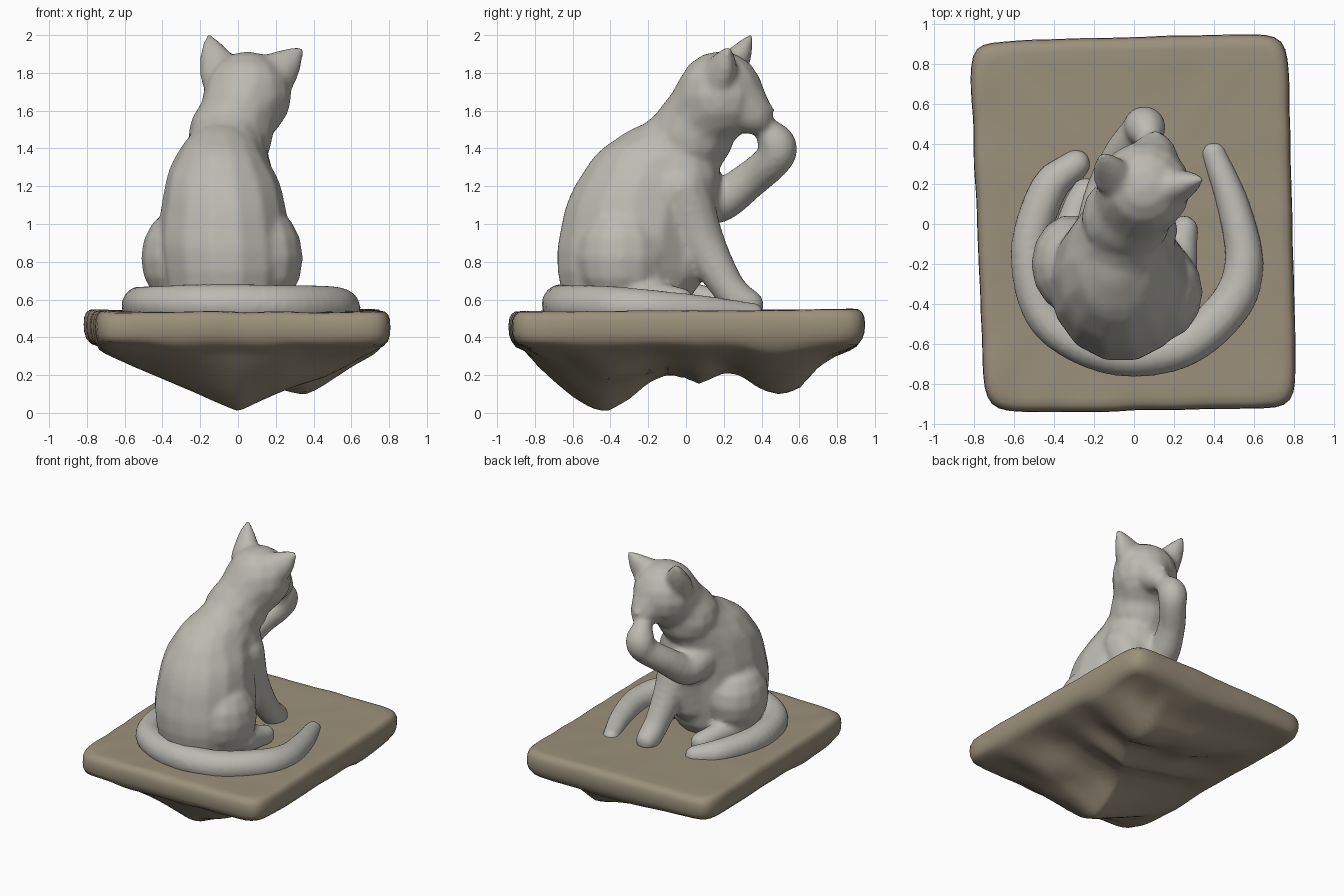
import bpy, bmesh, math
from mathutils import Vector, noise

if "Cube" in bpy.data.objects:
    bpy.data.objects.remove(bpy.data.objects["Cube"])


def material(name, rgb):
    m = bpy.data.materials.new(name)
    m.diffuse_color = (*rgb, 1)
    m.use_nodes = True
    m.node_tree.nodes["Principled BSDF"].inputs["Base Color"].default_value = m.diffuse_color
    return m


CLAY = material("pale_clay", (0.50, 0.49, 0.44))
EARTH = material("brown_clay", (0.33, 0.28, 0.20))

# One unit ball, copied for every blob
SEG, RNG = 14, 8
BALL_V = [(0, 0, 1)] + [(math.sin(a) * math.cos(b), math.sin(a) * math.sin(b), math.cos(a))
                        for a in (math.pi * j / RNG for j in range(1, RNG))
                        for b in (2 * math.pi * i / SEG for i in range(SEG))] + [(0, 0, -1)]
BALL_F = []
for i in range(SEG):
    k = (i + 1) % SEG
    last = 1 + (RNG - 2) * SEG
    BALL_F.append((0, 1 + i, 1 + k))
    BALL_F.append((last + i, last + SEG, last + k))
    for j in range(RNG - 2):
        o = 1 + j * SEG
        BALL_F.append((o + i, o + SEG + i, o + SEG + k, o + k))


class Clay:
    """Collects blobs, then fuses them into one smooth object."""

    def __init__(self):
        self.v, self.f = [], []

    def ball(self, c, r):
        o = len(self.v)
        self.v += [[c[k] + r[k] * p[k] for k in range(3)] for p in BALL_V]
        self.f += [[o + i for i in f] for f in BALL_F]

    def limb(self, pts, scale=(1, 1, 1), steps=5):
        """Balls along a smooth path of (x, y, z, radius) points."""
        p = [Vector(q) for q in pts]
        p = [2 * p[0] - p[1]] + p + [2 * p[-1] - p[-2]]
        for i in range(1, len(p) - 2):
            a, b, c, d = p[i - 1:i + 3]
            for k in range(steps + (i == len(p) - 3)):
                t = k / steps
                q = 0.5 * (2 * b + (c - a) * t + (2 * a - 5 * b + 4 * c - d) * t * t
                           + (3 * b - a - 3 * c + d) * t ** 3)
                self.ball(q[:3], [max(q[3], 0.015) * s for s in scale])

    def fuse(self, name, voxel, smooth):
        me = bpy.data.meshes.new(name)
        me.from_pydata(self.v, [], self.f)
        ob = place(me, name, CLAY)
        m = ob.modifiers.new("fuse", 'REMESH')
        m.mode = 'VOXEL'
        m.voxel_size = voxel
        m.use_smooth_shade = True
        soften(ob, smooth)


def soften(ob, n):
    s = ob.modifiers.new("soften", 'SMOOTH')
    s.factor = 0.5
    s.iterations = n


def place(me, name, mat):
    ob = bpy.data.objects.new(name, me)
    bpy.context.collection.objects.link(ob)
    me.materials.append(mat)
    me.polygons.foreach_set("use_smooth", [True] * len(me.polygons))
    return ob


# Cat: torso, neck and head
cat = Clay()
cat.limb([(-0.06, -0.31, 0.76, 0.38), (-0.07, -0.30, 0.90, 0.385), (-0.08, -0.26, 1.07, 0.36),
          (-0.09, -0.20, 1.20, 0.31), (-0.07, -0.09, 1.31, 0.26), (-0.04, 0.03, 1.47, 0.21)],
         (0.92, 1, 1))
cat.limb([(-0.04, 0.03, 1.47, 0.225), (0.0, 0.09, 1.57, 0.21), (0.05, 0.18, 1.68, 0.235)])
cat.limb([(-0.04, -0.04, 1.25, 0.23), (-0.03, -0.03, 1.08, 0.20), (-0.02, -0.08, 0.8, 0.2)])
# Muzzle and nose
cat.limb([(0.07, 0.24, 1.67, 0.18), (0.10, 0.34, 1.59, 0.115), (0.105, 0.37, 1.565, 0.09)])
cat.ball((0.11, 0.435, 1.605), (0.035, 0.035, 0.03))
# Ears
cat.limb([(-0.08, 0.22, 1.78, 0.12), (-0.125, 0.29, 1.89, 0.075), (-0.155, 0.345, 1.99, 0.02)],
         (1, 0.75, 1))
cat.limb([(0.17, 0.18, 1.77, 0.13), (0.25, 0.205, 1.84, 0.085), (0.33, 0.225, 1.925, 0.02)],
         (1, 0.75, 1))
# Thighs and hind feet
cat.ball((-0.31, -0.20, 0.82), (0.205, 0.25, 0.26))
cat.ball((0.13, -0.34, 0.82), (0.215, 0.25, 0.28))
cat.limb([(-0.33, -0.1, 0.62, 0.1), (-0.28, 0.08, 0.60, 0.08), (-0.24, 0.16, 0.58, 0.075)])
cat.limb([(0.22, -0.25, 0.63, 0.1), (0.24, -0.1, 0.60, 0.08), (0.25, -0.03, 0.59, 0.075)])
# Standing foreleg
cat.limb([(0.05, -0.03, 1.18, 0.17), (0.06, 0.07, 0.93, 0.13), (0.09, 0.20, 0.70, 0.095),
          (0.10, 0.27, 0.61, 0.09), (0.10, 0.33, 0.57, 0.085)])
# Raised foreleg and paw
cat.limb([(-0.12, 0.0, 1.18, 0.17), (-0.12, 0.17, 1.125, 0.12), (-0.06, 0.34, 1.235, 0.1),
          (0.03, 0.46, 1.34, 0.1), (0.055, 0.485, 1.41, 0.105), (0.07, 0.44, 1.485, 0.075)])
cat.fuse("cat_body", 0.018, 6)

# Tail wrapped round the seat
tail = Clay()
tail.limb([(-0.29, 0.30, 0.54, 0.075), (-0.43, 0.17, 0.56, 0.095), (-0.52, -0.15, 0.57, 0.1),
           (-0.43, -0.48, 0.575, 0.1), (-0.12, -0.645, 0.575, 0.11), (0.22, -0.62, 0.57, 0.11),
           (0.47, -0.42, 0.565, 0.11), (0.55, -0.2, 0.555, 0.1), (0.50, 0.08, 0.54, 0.085),
           (0.40, 0.35, 0.52, 0.065)], steps=7)
tail.fuse("tail", 0.018, 5)


# Rock base: rings down over the rim, then inward over a craggy underside
def table(t, x):
    for (a, fa), (b, fb) in zip(t, t[1:]):
        if x <= b:
            return fa + (fb - fa) * max(0, (x - a) / (b - a))
    return t[-1][1]


DROP = [(-0.93, 0), (-0.85, 0.04), (-0.8, 0.11), (-0.7, 0.21), (-0.6, 0.29), (-0.5, 0.35),
        (-0.42, 0.37), (-0.3, 0.3), (-0.2, 0.21), (-0.1, 0.17), (0.0, 0.19), (0.07, 0.22),
        (0.2, 0.16), (0.28, 0.17), (0.4, 0.25), (0.5, 0.28), (0.6, 0.25), (0.7, 0.13),
        (0.8, 0.07), (0.93, 0)]


def underside(x, y):
    peak = table([(-0.2, 0.0), (0.4, 0.36)], y)
    side = (x - peak) / (0.8 - peak) if x > peak else (peak - x) / (0.8 + peak)
    fall = max(0, 1 - side) ** 0.9
    bump = noise.noise(Vector((x * 4, y * 4, 3))) * 0.03 * min(1, 4 * fall * (1 - fall))
    return 0.37 - table(DROP, y) * fall + bump


def corner_map(u, v):
    c = [(-0.745, -0.945), (0.815, -0.92), (-0.825, 0.915), (0.77, 0.955)]
    w = [(1 - u) * (1 - v), (1 + u) * (1 - v), (1 - u) * (1 + v), (1 + u) * (1 + v)]
    return [sum(wi * ci[k] for wi, ci in zip(w, c)) / 4 for k in (0, 1)]


N, POW = 120, 16
outline = []
for i in range(N):
    s, t = divmod(i, N // 4)
    k = 2 * t / (N // 4) - 1
    u, v = [(k, -1), (1, k), (-k, 1), (-1, -k)][s]
    f = (abs(u) ** POW + abs(v) ** POW) ** (-1 / POW)
    outline.append((u * f, v * f))

rings = [(s, 0.54) for s in (0.1, 0.3, 0.5, 0.7, 0.85)]
rings += [(0.93, 0.543), (0.965, 0.54), (0.985, 0.525), (0.997, 0.50), (1.0, 0.46),
          (0.997, 0.42), (0.985, 0.385)]
rings += [(0.96 - 0.04 * i, None) for i in range(24)]

bm = bmesh.new()
loops = []
for s, z in rings:
    loop = []
    for u, v in outline:
        x, y = corner_map(u * s, v * s)
        wob = noise.noise(Vector((x * 5, y * 5, s * 3))) * 0.008
        h = underside(x, y) if z is None else z + wob + 0.008 * y
        loop.append(bm.verts.new((x * (1 + wob), y * (1 + wob), h)))
    loops.append(loop)
for a, b in zip(loops, loops[1:]):
    for i in range(N):
        j = (i + 1) % N
        bm.faces.new((a[i], b[i], b[j], a[j]))
for loop, h in ((loops[0], 0.54), (loops[-1], underside(0, 0))):
    c = bm.verts.new((0, 0, h))
    for i in range(N):
        bm.faces.new((loop[i], loop[(i + 1) % N], c))
bmesh.ops.recalc_face_normals(bm, faces=bm.faces)
mesh = bpy.data.meshes.new("rock_base")
bm.to_mesh(mesh)
bm.free()
soften(place(mesh, "rock_base", EARTH), 2)
